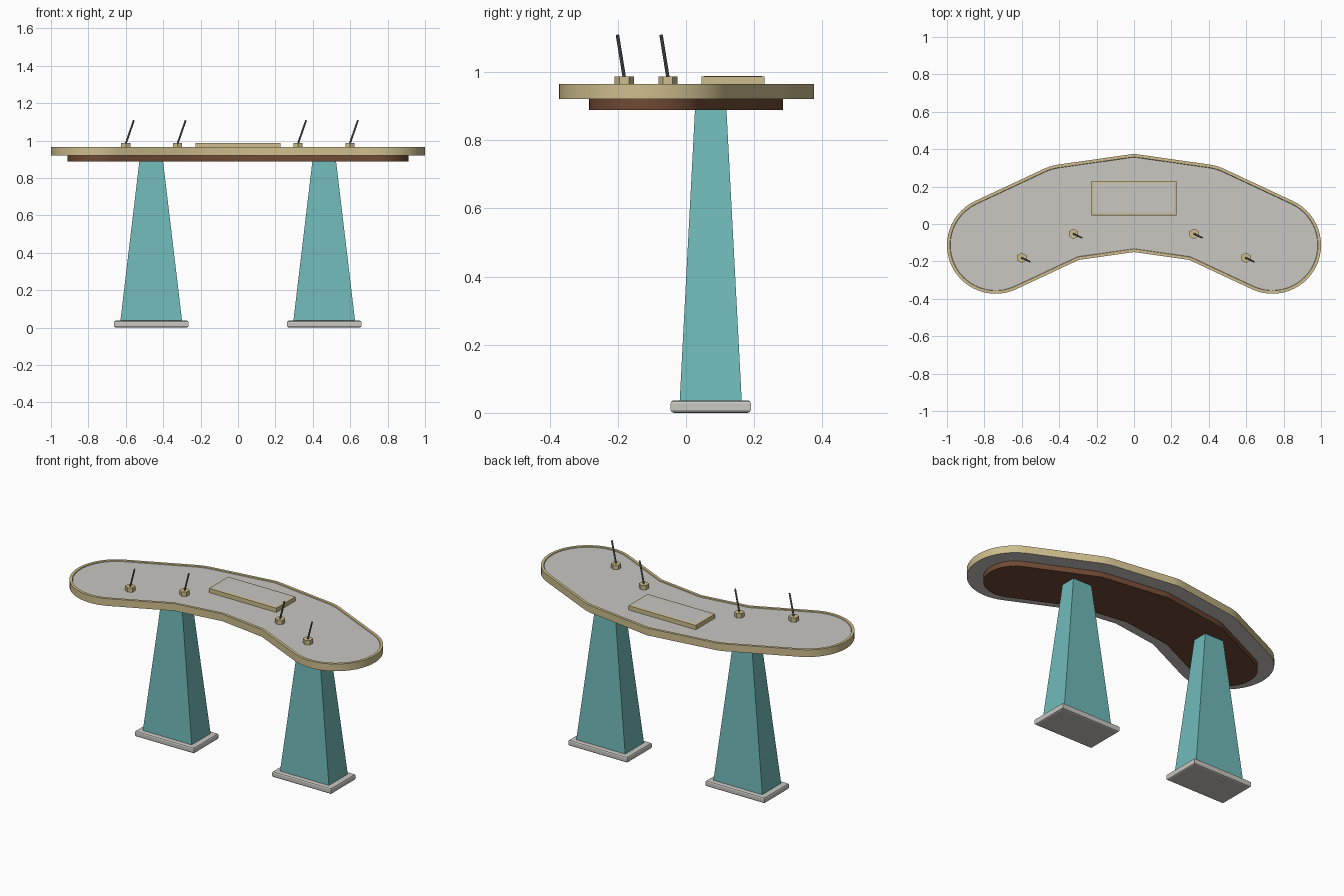
import bpy, bmesh, math
from mathutils import Vector

if "Cube" in bpy.data.objects:
    bpy.data.objects.remove(bpy.data.objects["Cube"])


def material(name, r, g, b):
    m = bpy.data.materials.new(name)
    lin = [((c / 255 + 0.055) / 1.055) ** 2.4 for c in (r, g, b)]
    m.diffuse_color = (*lin, 1)
    m.use_nodes = True
    m.node_tree.nodes["Principled BSDF"].inputs["Base Color"].default_value = m.diffuse_color
    return m


GREY = material("light grey", 200, 199, 193)
CREAM = material("cream trim", 206, 190, 142)
BROWN = material("dark brown", 112, 74, 52)
TEAL = material("teal", 112, 186, 185)
STEEL = material("dark steel", 112, 111, 108)


def loft(name, loops, mats, bands, smooth=False):
    """Skin a stack of equal loops; bands = material index of bottom cap, each band, top cap."""
    bm = bmesh.new()
    rings = [[bm.verts.new(p) for p in loop] for loop in loops]
    n = len(rings[0])
    bm.faces.new(rings[0]).material_index = bands[0]
    for k in range(len(rings) - 1):
        a, b = rings[k], rings[k + 1]
        for i in range(n):
            j = (i + 1) % n
            bm.faces.new((a[i], a[j], b[j], b[i])).material_index = bands[k + 1]
    bm.faces.new(rings[-1]).material_index = bands[-1]
    bmesh.ops.recalc_face_normals(bm, faces=bm.faces)
    me = bpy.data.meshes.new(name)
    bm.to_mesh(me)
    bm.free()
    for m in mats:
        me.materials.append(m)
    ob = bpy.data.objects.new(name, me)
    bpy.context.collection.objects.link(ob)
    if smooth:
        bpy.ops.object.select_all(action='DESELECT')
        ob.select_set(True)
        bpy.context.view_layer.objects.active = ob
        bpy.ops.object.shade_smooth_by_angle(angle=math.radians(20))
    return ob


def outline(r, z):
    """Bent capsule: a polyline spine offset by r, with round ends."""
    def on(c, deg, rad=r):
        a = math.radians(deg)
        return (c[0] + rad * math.cos(a), c[1] + rad * math.sin(a))
    c0, c1, c2 = (0, 0.1125), (0.37, 0.06), (0.74, -0.113)
    half = [on(c0, 82)] + [on(c1, d) for d in (82, 76, 70, 65)]
    half += [on(c2, 65 - 180 * i / 28) for i in range(29)]
    half.append(on(c1, 253.5, r / math.cos(math.radians(8.5))))
    pts = [(0, 0.1125 + r * 1.01)] + half + [(0, 0.1125 - r * 1.01)]
    pts += [(-x, y) for x, y in reversed(half)]
    return [(x, y, z) for x, y in pts]


def rect(cx, cy, hx, hy, z):
    return [(cx - hx, cy - hy, z), (cx + hx, cy - hy, z),
            (cx + hx, cy + hy, z), (cx - hx, cy + hy, z)]


def ring(center, axis, r, n):
    """Regular polygon around an axis; first corner points along y."""
    w = Vector(axis).normalized()
    u = (Vector((0, 1, 0)) - w * w.y).normalized()
    v = w.cross(u)
    return [Vector(center) + r * (u * math.cos(2 * math.pi * i / n) + v * math.sin(2 * math.pi * i / n))
            for i in range(n)]


# Table top with cream edge band and a shallow recessed surface
R = 0.26
loft("table_top", [outline(R, 0.921), outline(R, 0.965), outline(R - 0.016, 0.965),
                   outline(R - 0.018, 0.960)], [GREY, CREAM], [0, 1, 1, 1, 0], True)

# Brown under-board
loft("under_board", [outline(0.171, 0.889), outline(0.171, 0.922)], [BROWN], [0, 0, 0], True)

# Raised desk panel with grey inset
loft("desk_panel", [rect(0, 0.138, 0.227, 0.092, 0.959), rect(0, 0.138, 0.227, 0.092, 0.986),
                    rect(0, 0.138, 0.216, 0.081, 0.988)], [CREAM, GREY], [0, 0, 0, 1])

# Tapered legs and rounded foot plates
for side, x in (("left", -0.464), ("right", 0.461)):
    loft(side + "_leg", [rect(x, 0.0725, 0.165, 0.091, 0.035), rect(x, 0.0725, 0.063, 0.046, 0.892)],
         [TEAL], [0, 0, 0])
    prof = [(0.009, 0), (0.003, 0.003), (0, 0.009), (0, 0.028), (0.003, 0.034), (0.009, 0.037)]
    loft(side + "_foot", [rect(x, 0.0725, 0.199 - d, 0.118 - d, z) for d, z in prof],
         [GREY], [0] * 7)

# Microphones: hexagonal bases with leaning stems
lean = Vector((0.043, -0.02, 0.124))
for i, (x, y) in enumerate(((-0.6, -0.181), (-0.323, -0.053), (0.321, -0.053), (0.598, -0.181)), 1):
    loft(f"microphone_base_{i}", [ring((x, y, z), (0, 0, 1), 0.028, 6) for z in (0.959, 0.987)],
         [CREAM], [0, 0, 0])
    p = Vector((x, y, 0.984))
    loft(f"microphone_stem_{i}", [ring(p, lean, 0.005, 8), ring(p + lean, lean, 0.005, 8)],
         [STEEL], [0, 0, 0], True)
